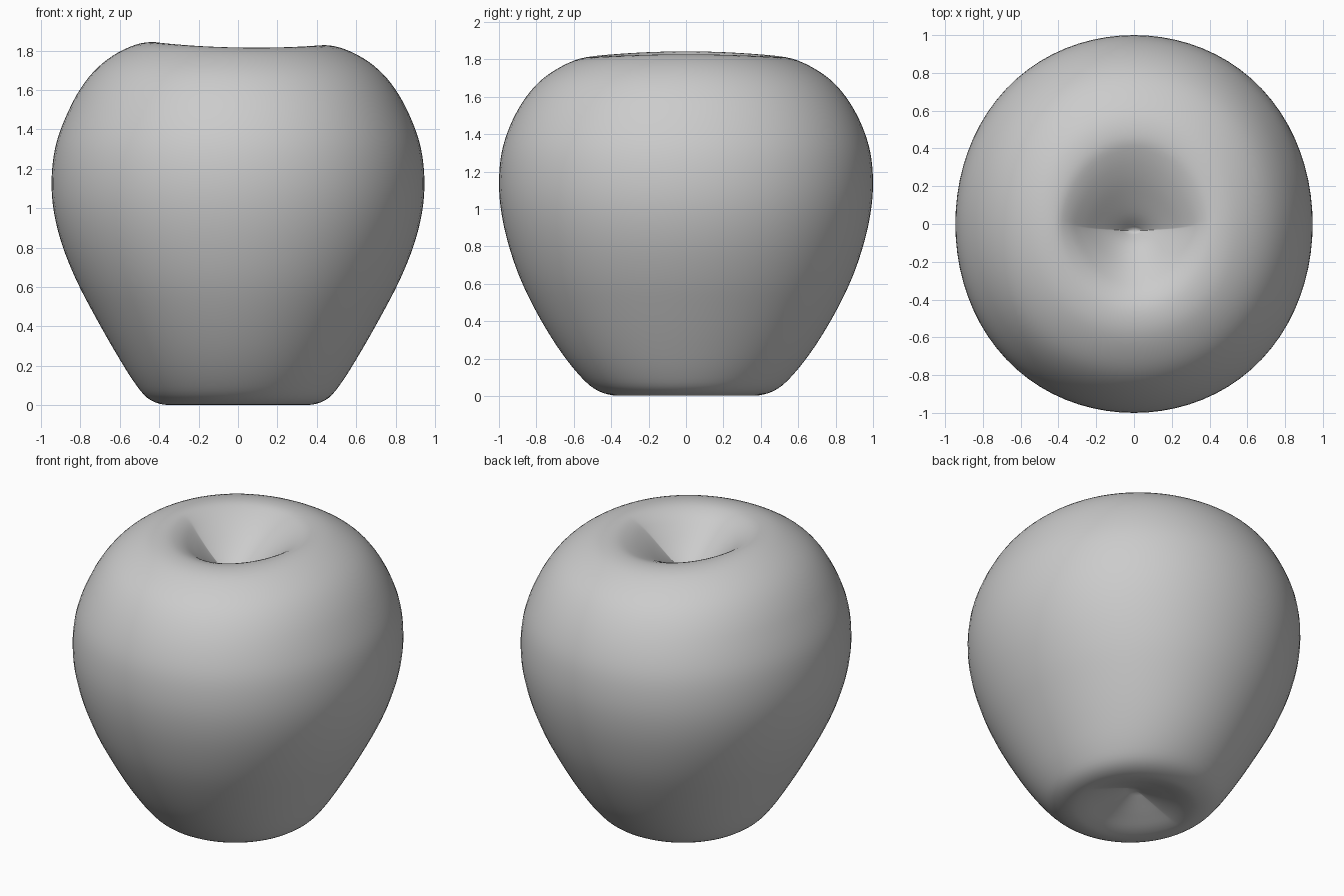
import bpy, bmesh
from math import sin, cos, pi

# Apple profile from stem hollow, over the shoulder, down to the base hollow:
# (half width x, half depth y, height, ring centre y, pinch of the ring ends)
PROFILE = [
    (0.05, 0.02, 1.545, -0.035, 0.8), (0.12, 0.075, 1.60, -0.03, 0.8),
    (0.20, 0.165, 1.665, -0.025, 0.75), (0.28, 0.27, 1.735, -0.015, 0.6),
    (0.35, 0.37, 1.79, 0.0, 0.35), (0.42, 0.46, 1.815, 0.0, 0.1),
    (0.52, 0.57, 1.803, 0.0, 0.0), (0.635, 0.685, 1.752, 0.0, 0.0),
    (0.735, 0.79, 1.675, 0.0, 0.0), (0.818, 0.875, 1.57, 0.0, 0.0),
    (0.884, 0.943, 1.44, 0.0, 0.0), (0.929, 0.986, 1.30, 0.0, 0.0),
    (0.946, 1.00, 1.14, 0.0, 0.0), (0.934, 0.987, 0.98, 0.0, 0.0),
    (0.891, 0.949, 0.81, 0.0, 0.0), (0.818, 0.887, 0.63, 0.0, 0.0),
    (0.724, 0.80, 0.45, 0.0, 0.0), (0.622, 0.692, 0.27, 0.0, 0.0),
    (0.532, 0.582, 0.125, 0.0, 0.0), (0.46, 0.488, 0.038, 0.0, 0.0),
    (0.38, 0.39, 0.004, 0.0, 0.05), (0.31, 0.31, 0.012, 0.0, 0.3),
    (0.22, 0.21, 0.046, 0.0, 0.5), (0.13, 0.11, 0.082, 0.0, 0.6),
    (0.05, 0.03, 0.112, 0.0, 0.6),
]
SEGMENTS, STEPS = 80, 4


def spline(a, b, c, d, t):
    return 0.5 * (2 * b + (c - a) * t + (2 * a - 5 * b + 4 * c - d) * t * t
                  + (3 * b - a - 3 * c + d) * t ** 3)


def smooth_rows(rows):
    out = []
    for i in range(len(rows) - 1):
        q = [rows[min(max(i + k, 0), len(rows) - 1)] for k in (-1, 0, 1, 2)]
        for s in range(STEPS):
            out.append([spline(*v, s / STEPS) for v in zip(*q)])
    return out + [list(rows[-1])]


bm = bmesh.new()
rings = []
for rx, ry, z, cy, pinch in smooth_rows(PROFILE):
    ring = []
    top = max(0.0, (z - 1.5) / 0.32)
    for j in range(SEGMENTS):
        a = 2 * pi * j / SEGMENTS
        # fuller plan corners and a wavy shoulder
        k = 1 + 0.012 * sin(2 * a) ** 2
        dz = top * (0.02 * cos(a) ** 2 - 0.008 * cos(a)) * min(1, rx / 0.4)
        y = sin(a) * max(abs(sin(a)), 1e-6) ** max(pinch, 0.0)
        ring.append(bm.verts.new((rx * k * cos(a), cy + ry * k * y, z + dz)))
    rings.append(ring)
for upper, lower in zip(rings, rings[1:]):
    for j in range(SEGMENTS):
        n = (j + 1) % SEGMENTS
        bm.faces.new((upper[j], lower[j], lower[n], upper[n]))

# close both hollows
for ring, tip in ((rings[0], (0.01, -0.035, 1.52)), (rings[-1], (0, 0, 0.12))):
    v = bm.verts.new(tip)
    for j in range(SEGMENTS):
        bm.faces.new((ring[j], ring[(j + 1) % SEGMENTS], v))
bmesh.ops.recalc_face_normals(bm, faces=bm.faces)
for f in bm.faces:
    f.smooth = True

mesh = bpy.data.meshes.new("apple_body")
bm.to_mesh(mesh)
bm.free()
bpy.context.collection.objects.link(bpy.data.objects.new("apple_body", mesh))
